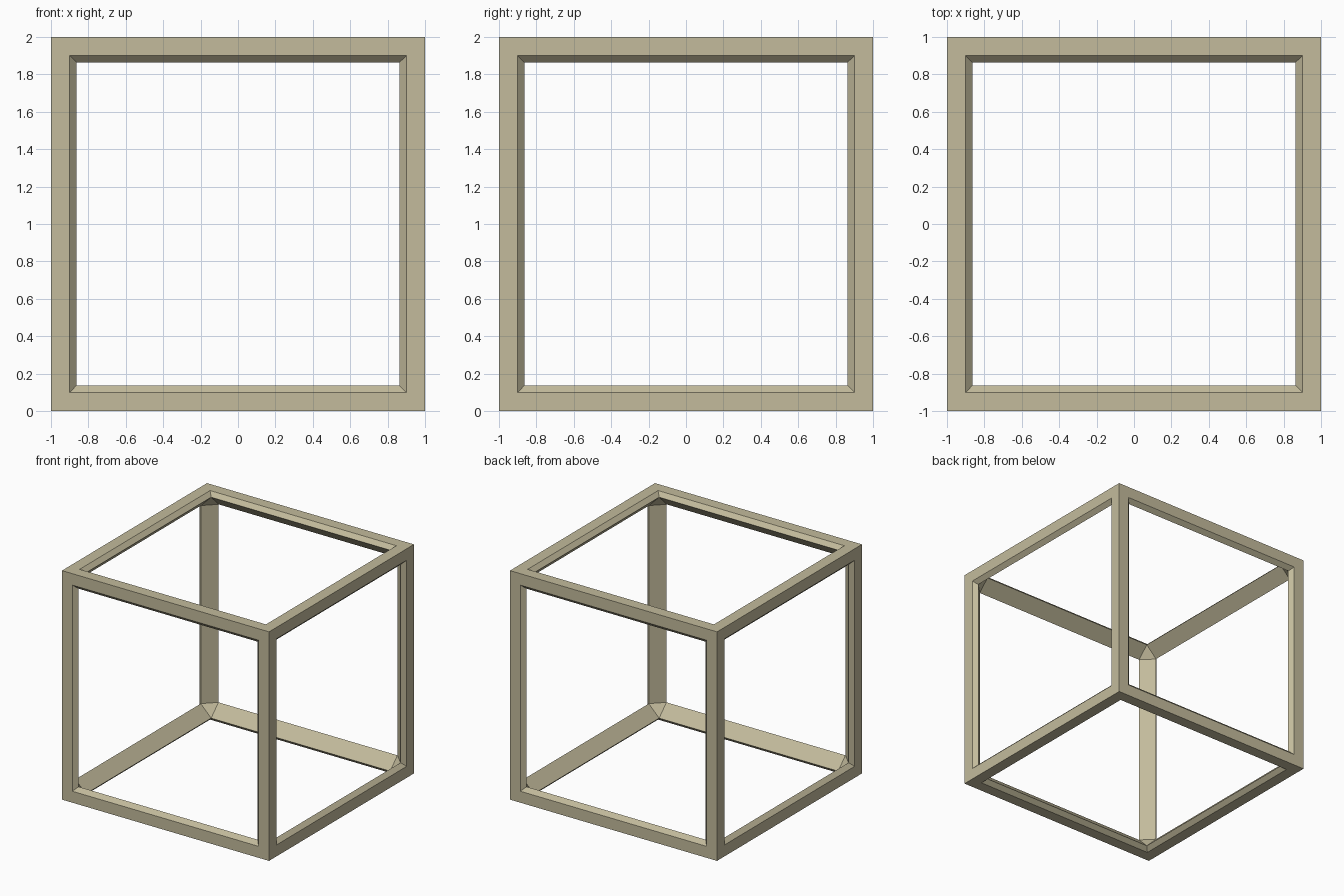
import bpy, bmesh
from mathutils import Vector

if "Cube" in bpy.data.objects:
    bpy.data.objects.remove(bpy.data.objects["Cube"])

HALF = 1.0           # half size of the cube
BAR = 0.1            # width of the bars on each outer face
DEPTH = 0.05 / 2 ** 0.5   # diagonal bar depth, per axis

bm = bmesh.new()
cache = {}


def vert(signs, axis, across, along):
    """Corner vertex: 'along' on the face axis, 'across' on the other two."""
    p = tuple(round(s * (along if i == axis else across), 5) for i, s in enumerate(signs))
    if p not in cache:
        cache[p] = bm.verts.new(Vector(p) + Vector((0, 0, HALF)))
    return cache[p]


def outer(axis, s):
    return vert(s, axis, HALF, HALF)


def rim(axis, s):
    return vert(s, axis, HALF - BAR, HALF)


def inner(axis, s):
    return vert(s, axis, HALF - BAR - DEPTH, HALF - DEPTH)


def corner(axis, side, a, b):
    s = [0, 0, 0]
    s[axis], s[(axis + 1) % 3], s[(axis + 2) % 3] = side, a, b
    return s


# Each cube side: flat mitred frame and the chamfer running inwards
loop = [(-1, -1), (1, -1), (1, 1), (-1, 1)]
for axis in range(3):
    for side in (-1, 1):
        for k in range(4):
            p = corner(axis, side, *loop[k])
            q = corner(axis, side, *loop[(k + 1) % 4])
            for f, g in ((outer, rim), (rim, inner)):
                bm.faces.new((f(axis, p), f(axis, q), g(axis, q), g(axis, p)))

# Diagonal inner face of every bar
for axis in range(3):
    u, v = (axis + 1) % 3, (axis + 2) % 3
    for a, b in loop:
        lo, hi = corner(axis, -1, a, b), corner(axis, 1, a, b)
        bm.faces.new((inner(u, lo), inner(u, hi), inner(v, hi), inner(v, lo)))

# Small triangle inside every corner
for x in (-1, 1):
    for a, b in loop:
        bm.faces.new([inner(i, (x, a, b)) for i in range(3)])

bmesh.ops.recalc_face_normals(bm, faces=bm.faces)
mesh = bpy.data.meshes.new("cube_frame")
bm.to_mesh(mesh)
bm.free()

# Olive-khaki colour
mat = bpy.data.materials.new("khaki")
mat.diffuse_color = (0.546, 0.498, 0.334, 1)
mat.use_nodes = True
mat.node_tree.nodes["Principled BSDF"].inputs["Base Color"].default_value = mat.diffuse_color
mesh.materials.append(mat)
bpy.context.collection.objects.link(bpy.data.objects.new("cube_frame", mesh))
